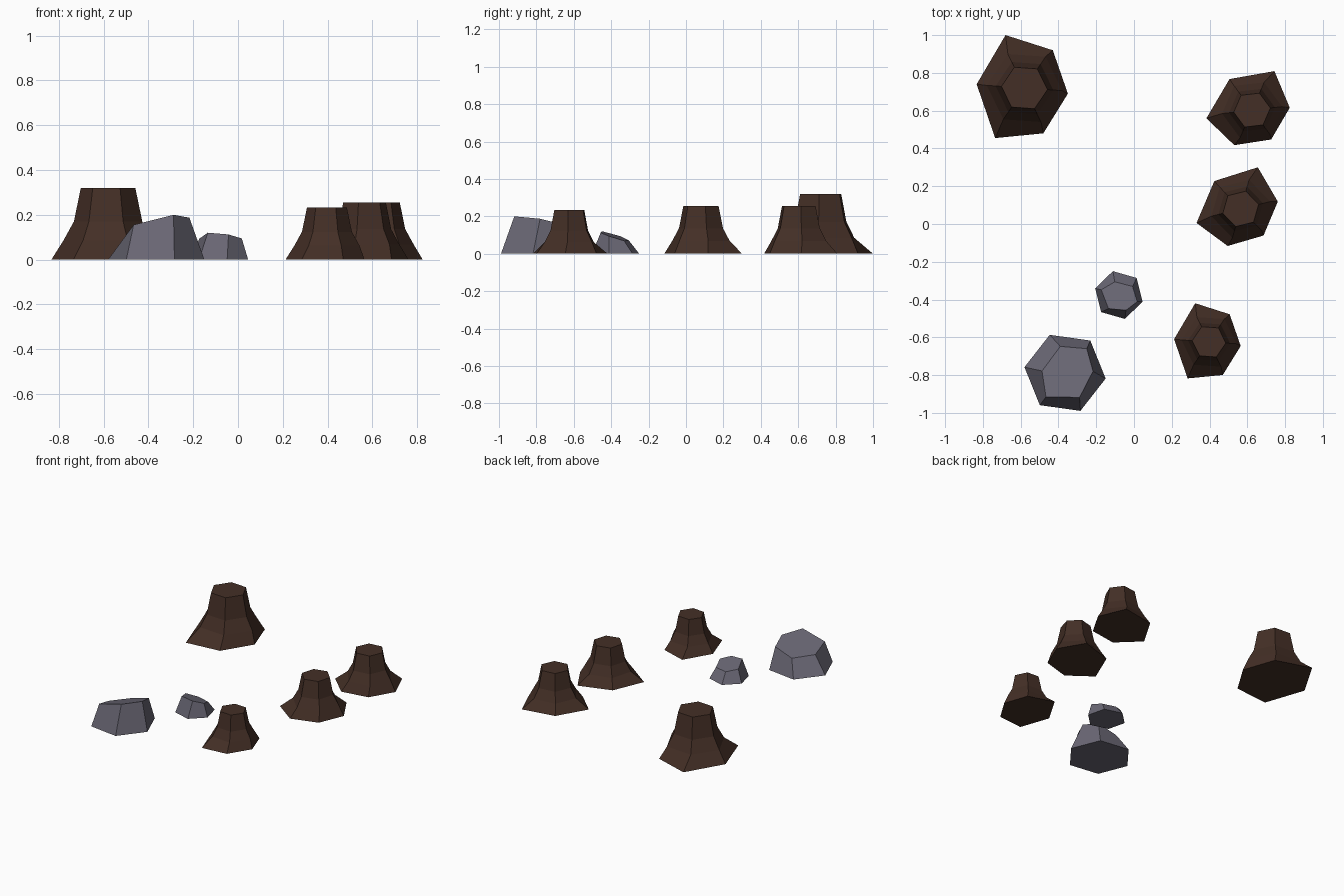
import bpy, bmesh, math
from mathutils import Matrix

if "Cube" in bpy.data.objects:
    bpy.data.objects.remove(bpy.data.objects["Cube"])


def material(name, rgb):
    m = bpy.data.materials.new(name)
    m.diffuse_color = (*rgb, 1)
    m.use_nodes = True
    m.node_tree.nodes["Principled BSDF"].inputs["Base Color"].default_value = m.diffuse_color
    return m


def hexagon(radius, z, turn):
    return [(radius * math.cos(math.radians(turn + 60 * k)),
             radius * math.sin(math.radians(turn + 60 * k)), z) for k in range(6)]


def loft(name, rings, mat, loc, scale, turn):
    """Closed flat-faced solid through stacked six-sided rings."""
    bm = bmesh.new()
    loops = [[bm.verts.new(p) for p in ring] for ring in rings]
    for low, high in zip(loops, loops[1:]):
        for i in range(6):
            j = (i + 1) % 6
            bm.faces.new((low[i], low[j], high[j], high[i]))
    bm.faces.new(loops[0][::-1])
    bm.faces.new(loops[-1])
    bm.transform(Matrix.Translation((*loc, 0)) @ Matrix.Rotation(math.radians(turn), 4, 'Z')
                 @ Matrix.Scale(scale, 4))
    bmesh.ops.recalc_face_normals(bm, faces=bm.faces[:])
    mesh = bpy.data.meshes.new(name)
    bm.to_mesh(mesh)
    bm.free()
    mesh.materials.append(mat)
    bpy.context.collection.objects.link(bpy.data.objects.new(name, mesh))


bark = material("dark_brown_wood", (0.057, 0.028, 0.019))
stone = material("blue_grey_stone", (0.142, 0.135, 0.175))

# Tree stumps: uneven flared foot, then regular rings up to the cut top
foot = [(0.23, -0.03, 0), (0.15, 0.20, 0), (-0.10, 0.28, 0),
        (-0.253, 0.02, 0), (-0.155, -0.265, 0), (0.10, -0.24, 0)]
stump = [foot, hexagon(0.20, 0.085, -4), hexagon(0.153, 0.17, -4), hexagon(0.122, 0.32, -4)]
for name, loc, scale, turn in [("large_stump", (-0.58, 0.72), 1, 0),
                               ("front_stump", (0.397, -0.624), 0.73, 0),
                               ("middle_stump", (0.565, 0.08), 0.8, -42),
                               ("back_stump", (0.625, 0.603), 0.8, -49.5)]:
    loft(name, stump, bark, loc, scale, turn)

# Rocks: hexagonal base with a slanted, uneven top
crown = [(0.148, 0.008, 0.187), (0.115, 0.128, 0.157), (-0.025, 0.14, 0.115),
         (-0.122, 0.01, 0.118), (-0.101, -0.127, 0.155), (0.077, -0.13, 0.2)]
rock = [hexagon(0.217, 0, -8), crown]
loft("large_rock", rock, stone, (-0.365, -0.788), 1, 0)
loft("small_rock", rock, stone, (-0.08, -0.376), 0.6, -68)
